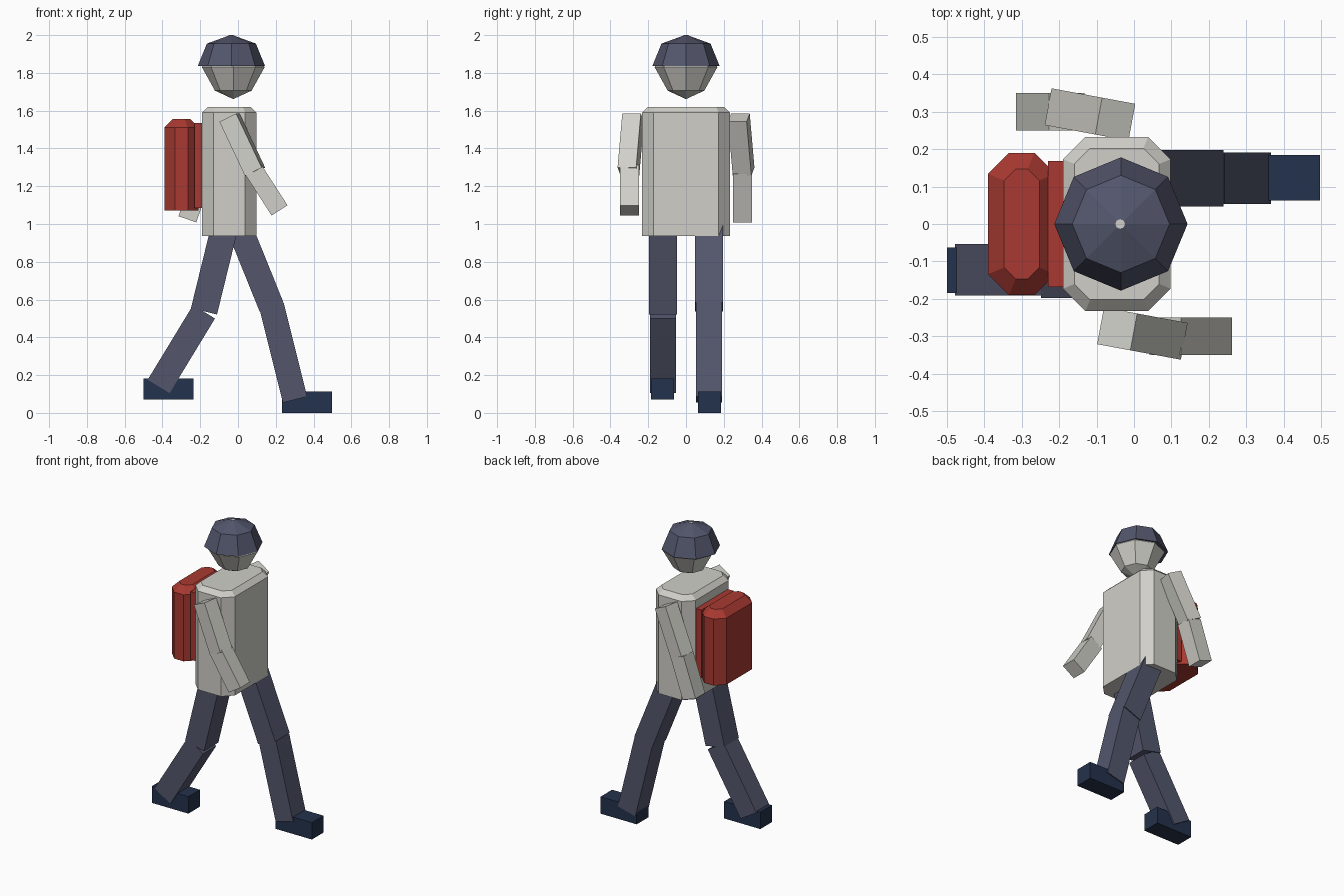
import bpy, bmesh, math
from mathutils import Vector

if "Cube" in bpy.data.objects:
    bpy.data.objects.remove(bpy.data.objects["Cube"])


def srgb(r, g, b):
    def lin(c):
        c /= 255
        return c / 12.92 if c <= 0.04045 else ((c + 0.055) / 1.055) ** 2.4
    return (lin(r), lin(g), lin(b), 1)


def material(name, rgb):
    m = bpy.data.materials.new(name)
    m.diffuse_color = srgb(*rgb)
    m.use_nodes = True
    m.node_tree.nodes["Principled BSDF"].inputs["Base Color"].default_value = m.diffuse_color
    return m


GREY = material("warm_grey", (208, 207, 200))
DENIM = material("slate_blue", (83, 86, 108))
RED = material("red", (168, 57, 49))
NAVY = material("navy", (36, 50, 76))


def finish(name, bm, mat):
    bmesh.ops.recalc_face_normals(bm, faces=bm.faces)
    mesh = bpy.data.meshes.new(name)
    bm.to_mesh(mesh)
    bm.free()
    mesh.materials.append(mat)
    ob = bpy.data.objects.new(name, mesh)
    bpy.context.collection.objects.link(ob)
    return ob


def loft(name, rings, mat):
    """Skin equal-length rings of points and cap both ends."""
    bm = bmesh.new()
    loops = [[bm.verts.new(p) for p in ring] for ring in rings]
    n = len(loops[0])
    for a, b in zip(loops, loops[1:]):
        for i in range(n):
            j = (i + 1) % n
            bm.faces.new((a[i], a[j], b[j], b[i]))
    bm.faces.new(loops[0])
    bm.faces.new(loops[-1])
    return finish(name, bm, mat)


def octagon(x0, x1, hy, c, z, inset=0):
    """Rectangle with cut corners, optionally inset."""
    x0, x1, hy = x0 + inset, x1 - inset, hy - inset
    c -= inset * (2 - math.sqrt(2))
    return [(x0 + c, -hy, z), (x1 - c, -hy, z), (x1, -hy + c, z), (x1, hy - c, z),
            (x1 - c, hy, z), (x0 + c, hy, z), (x0, hy - c, z), (x0, -hy + c, z)]


def round_part(name, cx, profile, mat):
    """Eight-sided turned form from (radius, height) pairs."""
    loft(name, [[(cx + r * math.cos(i * math.pi / 4), r * math.sin(i * math.pi / 4), z)
                 for i in range(8)] for r, z in profile], mat)


def limb(name, a, b, depth, width, mat):
    """Square bar from a to b, its width axis kept level."""
    a, b = Vector(a), Vector(b)
    d = (b - a).normalized()
    side = Vector((0, 0, 1)).cross(d).normalized()
    front = side.cross(d)
    offs = [front * depth / 2 * u + side * width / 2 * v
            for u, v in ((-1, -1), (1, -1), (1, 1), (-1, 1))]
    loft(name, [[p + o for o in offs] for p in (a, b)], mat)


def box(name, x0, x1, y0, y1, z0, z1, mat):
    loft(name, [[(x0, y0, z), (x1, y0, z), (x1, y1, z), (x0, y1, z)] for z in (z0, z1)], mat)


# Torso with sloped shoulder edge
T = (-0.19, 0.098, 0.233, 0.06)
loft("torso", [octagon(*T, 0.937), octagon(*T, 1.59), octagon(*T, 1.62, 0.031)], GREY)

# Head, cap and cap button
round_part("head", -0.025, [(0.004, 1.663), (0.097, 1.706), (0.166, 1.83),
                            (0.095, 1.945), (0.01, 1.975)], GREY)
round_part("cap", -0.035, [(0.178, 1.836), (0.13, 1.955), (0.012, 1.998)], DENIM)
round_part("cap_button", -0.037, [(0.013, 1.992), (0.013, 2.0)], GREY)

# Backpack and its back pad
P = (-0.39, -0.21, 0.19, 0.056)
loft("backpack", [octagon(*P, 1.072), octagon(*P, 1.512), octagon(*P, 1.555, 0.043)], RED)
box("backpack_pad", -0.23, -0.186, -0.168, 0.168, 1.085, 1.535, RED)

# Arms
limb("right_upper_arm", (-0.045, -0.28, 1.563), (0.09, -0.305, 1.277), 0.1, 0.1, GREY)
limb("right_forearm", (0.083, -0.3, 1.285), (0.22, -0.3, 1.072), 0.1, 0.1, GREY)
limb("left_upper_arm", (-0.05, 0.28, 1.563), (-0.185, 0.305, 1.277), 0.1, 0.1, GREY)
limb("left_forearm", (-0.18, 0.3, 1.28), (-0.268, 0.3, 1.025), 0.1, 0.1, GREY)

# Legs
limb("left_thigh", (0.0, 0.122, 1.0), (0.177, 0.122, 0.562), 0.135, 0.15, DENIM)
limb("left_shin", (0.177, 0.122, 0.57), (0.302, 0.122, 0.07), 0.132, 0.137, DENIM)
limb("right_thigh", (-0.067, -0.122, 1.0), (-0.18, -0.122, 0.538), 0.142, 0.15, DENIM)
limb("right_shin", (-0.18, -0.122, 0.535), (-0.42, -0.122, 0.14), 0.136, 0.137, DENIM)

# Shoes
box("left_shoe", 0.232, 0.497, 0.063, 0.184, 0.0, 0.112, NAVY)
box("right_shoe", -0.5, -0.235, -0.184, -0.063, 0.07, 0.182, NAVY)
